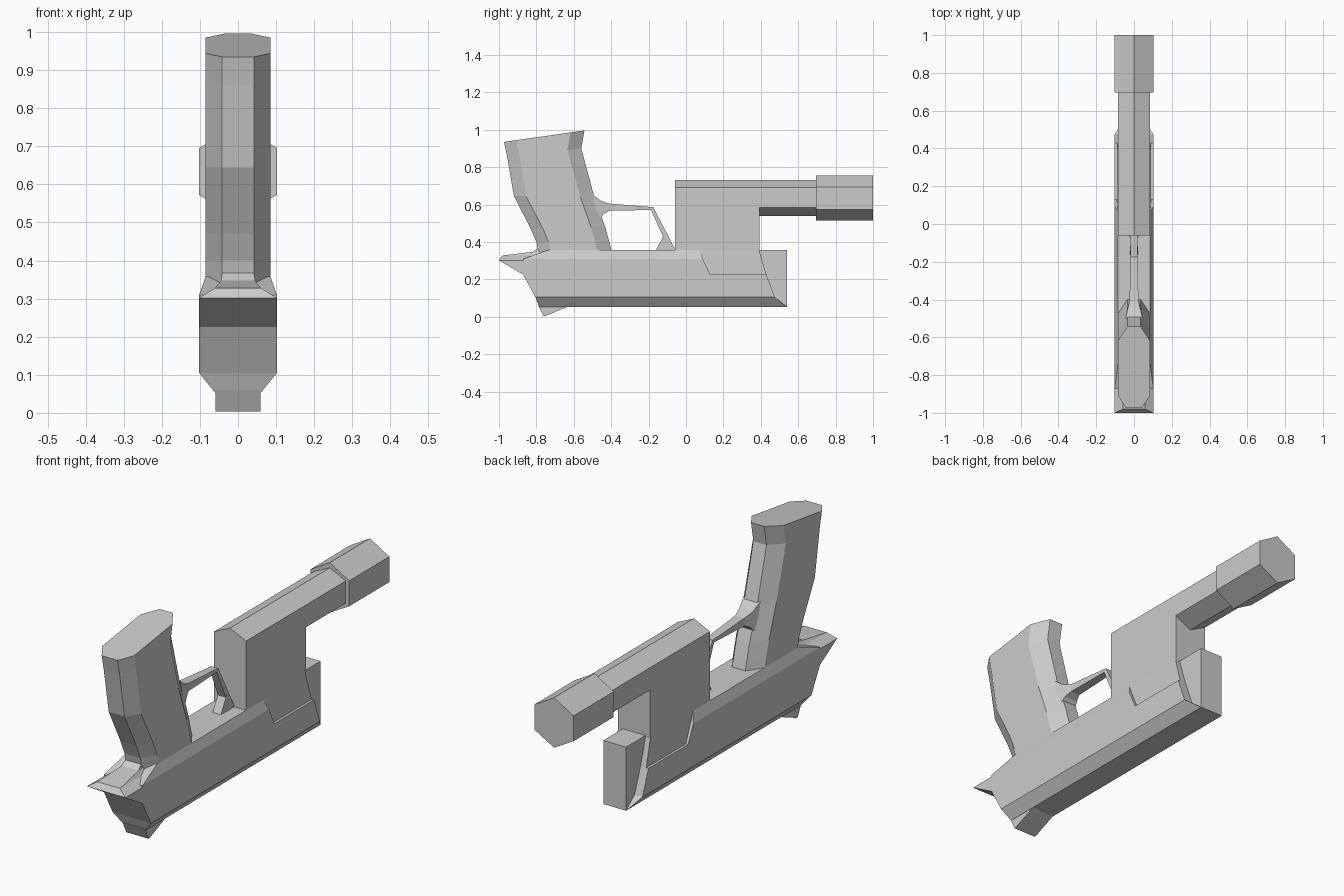
import bpy, bmesh

if "Cube" in bpy.data.objects:
    bpy.data.objects.remove(bpy.data.objects["Cube"])


def loft(name, rings):
    """Skin equal-sized rings of points and cap both ends."""
    bm = bmesh.new()
    vs = [[bm.verts.new(p) for p in r] for r in rings]
    n = len(rings[0])
    for a, b in zip(vs, vs[1:]):
        for i in range(n):
            j = (i + 1) % n
            bm.faces.new((a[i], a[j], b[j], b[i]))
    bm.faces.new(vs[0][::-1])
    bm.faces.new(vs[-1])
    bmesh.ops.recalc_face_normals(bm, faces=bm.faces)
    me = bpy.data.meshes.new(name)
    bm.to_mesh(me)
    bm.free()
    ob = bpy.data.objects.new(name, me)
    bpy.context.collection.objects.link(ob)
    return ob


def levels(name, rows):
    """Symmetric body from rows of (half width, z, rear y, front y)."""
    loft(name, [[(-w, y0, z), (w, y0, z), (w, y1, z), (-w, y1, z)]
                for w, z, y0, y1 in rows])


def side_prism(name, profile, w):
    """Side profile of (y, z) extruded across x."""
    loft(name, [[(x, y, z) for y, z in profile] for x in (-w, w)])


def bar(name, section, y0, y1):
    """Section of (x, z) extruded along y."""
    loft(name, [[(x, y, z) for x, z in section] for y in (y0, y1)])


# Slide with chamfered lower edges and slanted ends
levels("slide", [(.06, .053, -.785, .54), (.102, .105, -.805, .475),
                 (.102, .225, -.87, .43)])
levels("slide_nose", [(.06, .053, .2, .54), (.06, .358, .2, .54)])
side_prism("rear_sight", [(-.79, .06), (-.762, .003), (-.755, .003), (-.63, .055)], .059)

# Frame, recessed dust cover and flared tail
levels("frame", [(.102, .225, -.87, .13), (.102, .31, -.87, .09),
                 (.085, .358, -.735, .07)])
levels("dust_cover", [(.09, .225, 0, .43), (.085, .358, 0, .39)])
levels("tail", [(.102, .225, -.87, -.7), (.102, .302, -1.0, -.68),
                (.06, .328, -.98, -.69), (.045, .347, -.82, -.7),
                (.04, .38, -.775, -.7)])

# Grip: chamfered rings from (rear y, rear z, front y, front z)
rings = []
for yr, zr, yf, zf in [(-.785, .33, -.395, .34), (-.80, .40, -.41, .40),
                       (-.83, .47, -.432, .48), (-.92, .645, -.49, .64),
                       (-.957, .86, -.56, .90), (-.973, .935, -.543, .996)]:
    half = [(.042, yr), (.085, yr + .065), (.085, yf - .075), (.035, yf)]
    ring = half + [(-x, y) for x, y in reversed(half)]
    rings.append([(x, y, zr + (zf - zr) * (y - yr) / (yf - yr)) for x, y in ring])
loft("grip", rings)

# Trigger guard: (outer y, outer z, inner y, inner z, half width)
guard = [(-.50, .655, -.47, .51, .045), (-.455, .62, -.44, .55, .035),
         (-.41, .605, -.41, .567, .024), (-.175, .586, -.187, .571, .018),
         (-.05, .345, -.085, .345, .022)]
loft("trigger_guard", [[(-w, a, b), (w, a, b), (w, c, d), (-w, c, d)]
                       for a, b, c, d, w in guard])
side_prism("trigger", [(-.165, .35), (-.115, .44), (-.07, .35)], .022)

# Under-rail module, its barrel and the wider muzzle
bar("module_body", [(-.085, .35), (.085, .35), (.085, .69), (0, .73), (-.085, .69)],
    -.06, .393)
bar("module_barrel", [(0, .54), (.085, .583), (.085, .69), (0, .73),
                      (-.085, .69), (-.085, .583)], .3, .72)
bar("muzzle", [(0, .515), (.103, .573), (.103, .695), (0, .755),
               (-.103, .695), (-.103, .573)], .695, 1.0)
